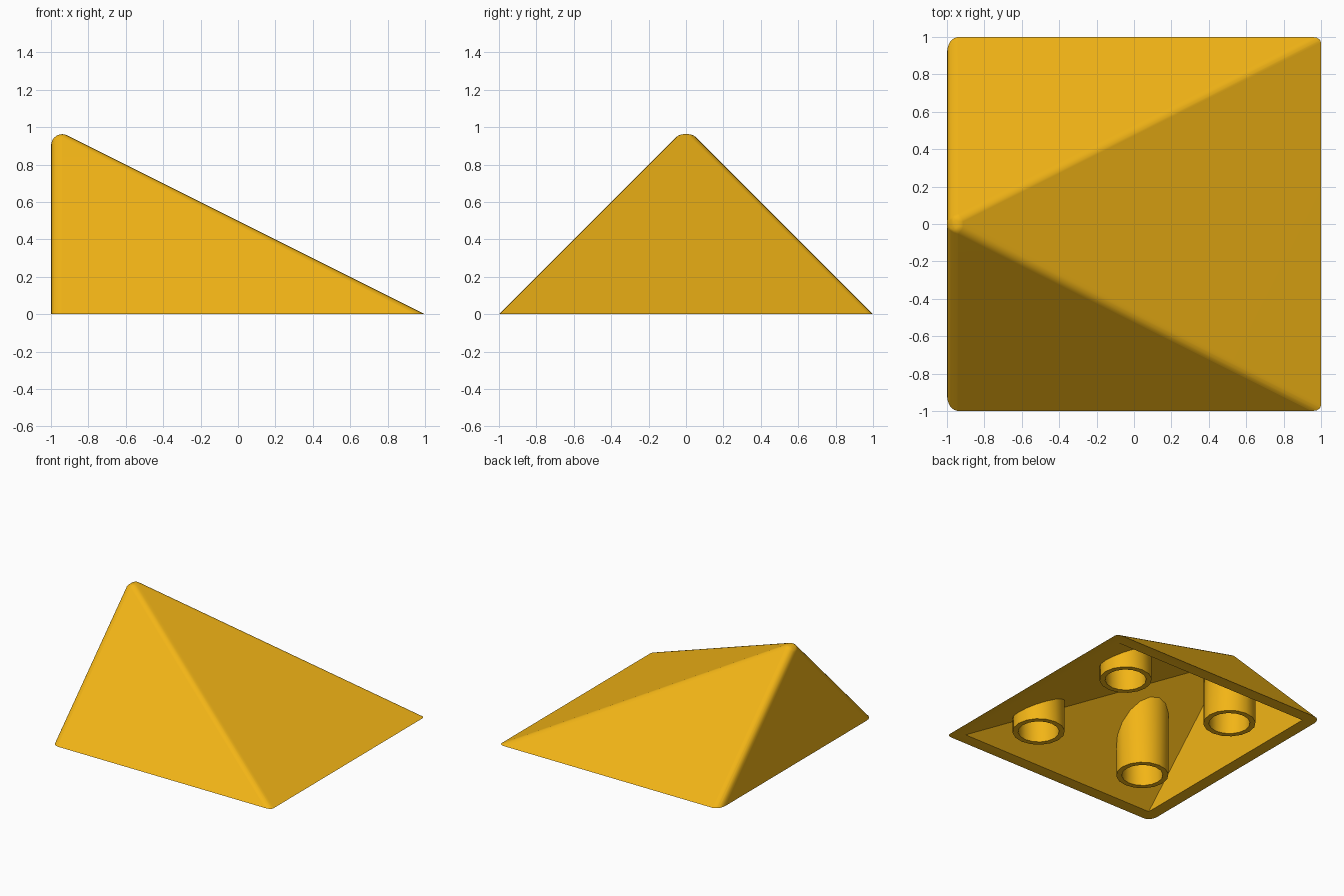
import bpy, bmesh, math
from mathutils import Vector

if "Cube" in bpy.data.objects:
    bpy.data.objects.remove(bpy.data.objects["Cube"])

R = 0.06      # edge rounding of the outer skin
IN = 0.9      # size of the hollow inside

mat = bpy.data.materials.new("warm_yellow")
mat.diffuse_color = (0.89, 0.46, 0.008, 1)
mat.use_nodes = True
mat.node_tree.nodes["Principled BSDF"].inputs["Base Color"].default_value = mat.diffuse_color


def finish(bm, name, angle):
    bmesh.ops.recalc_face_normals(bm, faces=bm.faces)
    me = bpy.data.meshes.new(name)
    bm.to_mesh(me)
    bm.free()
    ob = bpy.data.objects.new(name, me)
    bpy.context.collection.objects.link(ob)
    me.materials.append(mat)
    bpy.ops.object.select_all(action='DESELECT')
    ob.select_set(True)
    bpy.context.view_layer.objects.active = ob
    bpy.ops.object.shade_smooth_by_angle(angle=math.radians(angle))
    return ob


# Outer skin: hull around spheres at the inset pyramid corners, cut flat at z = 0
tmp = bmesh.new()
bmesh.ops.create_icosphere(tmp, subdivisions=3, radius=R)
ball = [v.co.copy() for v in tmp.verts]
tmp.free()
ball += [Vector(n).normalized() * R
         for n in ((-1, 0, 0), (1, 0, 2), (0, 1, 1), (0, -1, 1))]

low = 0.3
s2, s5 = math.sqrt(2), math.sqrt(5)
xl, xr = -1 + R, 1 - s5 * R + 2 * low
yb = 1 - s2 * R + low
z_top = (1 - xl) / 2 - s5 / 2 * R
y_top = 1 - s2 * R - z_top
bm = bmesh.new()
for s in (-1, 1):
    for c in ((xl, s * y_top, z_top), (xl, s * yb, -low), (xr, s * yb, -low)):
        for p in ball:
            bm.verts.new(Vector(c) + p)
hull = bmesh.ops.convex_hull(bm, input=bm.verts[:])
bmesh.ops.delete(bm, geom=[v for v in bm.verts if not v.link_faces], context='VERTS')
bmesh.ops.bisect_plane(bm, geom=bm.verts[:] + bm.edges[:] + bm.faces[:],
                       plane_co=(0, 0, 0), plane_no=(0, 0, 1), clear_inner=True)

# Hollow inside: a smaller sharp pyramid
base = [bm.verts.new((x * IN, y * IN, 0)) for x, y in ((-1, -1), (1, -1), (1, 1), (-1, 1))]
tip = bm.verts.new((-IN, 0, IN))
for i in range(4):
    bm.faces.new((base[i], base[(i + 1) % 4], tip))

# Flat rim between both skins
rim = [e for e in bm.edges if e.is_boundary]
bmesh.ops.triangle_fill(bm, use_beauty=True, edges=rim, normal=(0, 0, -1))
shell = finish(bm, "pyramid_shell", 30)
wn = shell.modifiers.new("even_shading", 'WEIGHTED_NORMAL')
wn.keep_sharp = True


# Four tubes, their tops following the sloped inside
def tube(name, cx, cy, ro=0.197, ri=0.155, n=16):
    bm = bmesh.new()
    rings = []
    for r, top in ((ro, 0), (ro, 1), (ri, 1), (ri, 0)):
        ring = []
        for i in range(n):
            a = math.tau * i / n
            x, y = cx + r * math.cos(a), cy + r * math.sin(a)
            roof = min(IN - abs(y), (IN - x) / 2) + 0.03
            ring.append(bm.verts.new((x, y, roof if top else 0)))
        rings.append(ring)
    for k in range(4):
        a, b = rings[k], rings[(k + 1) % 4]
        for i in range(n):
            j = (i + 1) % n
            bm.faces.new((a[i], a[j], b[j], b[i]))
    finish(bm, name, 30)


for xn, sx in (("left", -1), ("right", 1)):
    for yn, sy in (("front", -1), ("back", 1)):
        tube(f"{yn}_{xn}_tube", 0.51 * sx, 0.51 * sy)
